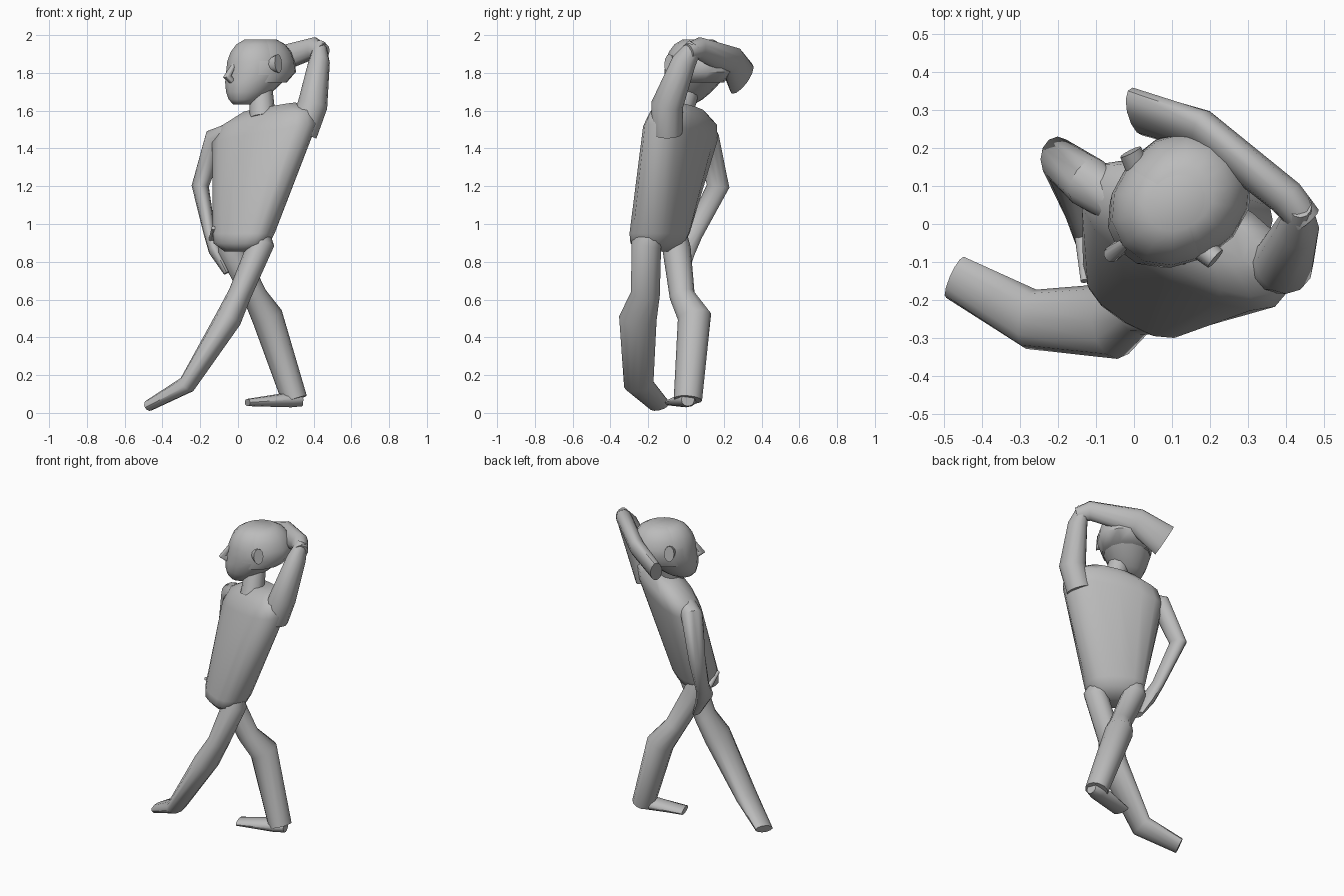
import bpy, bmesh, math
from mathutils import Vector

cube = bpy.data.objects.get("Cube")
if cube:
    bpy.data.objects.remove(cube, do_unlink=True)

material = bpy.data.materials.new("plain grey")
material.use_nodes = True
material.diffuse_color = (.5, .5, .5, 1)
shader = material.node_tree.nodes["Principled BSDF"]
shader.inputs["Base Color"].default_value = material.diffuse_color


def signed_power(value, power):
    return math.copysign(abs(value) ** power, value)


def loft(name, rings, sides=12, power=1):
    """Skin closed cross-sections, each given as centre and two half axes."""
    bm = bmesh.new()
    loops = []
    for centre, across, along in rings:
        loop = []
        for step in range(sides):
            turn = math.tau * step / sides
            offset = across * signed_power(math.cos(turn), power)
            offset = offset + along * signed_power(math.sin(turn), power)
            loop.append(bm.verts.new(centre + offset))
        loops.append(loop)
    for low, high in zip(loops, loops[1:]):
        for step in range(sides):
            following = (step + 1) % sides
            bm.faces.new((low[step], low[following], high[following], high[step]))
    bm.faces.new(loops[0])
    bm.faces.new(loops[-1])
    bmesh.ops.recalc_face_normals(bm, faces=bm.faces)
    mesh = bpy.data.meshes.new(name)
    bm.to_mesh(mesh)
    bm.free()
    mesh.materials.append(material)
    part = bpy.data.objects.new(name, mesh)
    bpy.context.collection.objects.link(part)
    bpy.ops.object.select_all(action="DESELECT")
    part.select_set(True)
    bpy.context.view_layer.objects.active = part
    bpy.ops.object.shade_smooth_by_angle(angle=math.radians(50))


def limb(name, side, end_flatness, joints):
    """Tube through joints (x, y, z, radius) that flattens towards its end."""
    path = [Vector(joint[:3]) for joint in joints]
    last = len(path) - 1
    rings = []
    for index, point in enumerate(path):
        before = point - path[max(index - 1, 0)]
        after = path[min(index + 1, last)] - point
        tangent = (before.normalized() + after.normalized()).normalized()
        broad = Vector(side)
        broad = (broad - tangent * broad.dot(tangent)).normalized() * joints[index][3]
        flatness = 1 + (end_flatness - 1) * index / last
        rings.append((point, broad, tangent.cross(broad) * flatness))
    loft(name, rings)


X_AXIS, Y_AXIS, Z_AXIS = Vector((1, 0, 0)), Vector((0, 1, 0)), Vector((0, 0, 1))

# Torso, twisting and widening from hips to shoulders, with rounded ends
hips, shoulders = Vector((.03, -.14, .95)), Vector((.14, -.03, 1.48))
hip_half, shoulder_half = Vector((.15, -.09, 0)), Vector((.27, -.14, .05))
torso_depth = Vector((-.05, -.12, 0))
torso_rings = []
for rise, size in ((-.18, .5), (-.1, .9), (0, 1), (1, 1), (1.15, .9), (1.26, .5)):
    half = hip_half.lerp(shoulder_half, min(max(rise, 0), 1))
    torso_rings.append((hips.lerp(shoulders, rise), half * size, torso_depth * size))
loft("torso", torso_rings, sides=16, power=.8)

# Legs, crossed
limb("left_leg", Y_AXIS, .5, [
    (.09, -.16, 1, .06), (.12, -.21, .89, .08), (.01, -.215, .63, .077),
    (-.05, -.255, .5, .1), (-.27, -.25, .15, .08), (-.47, -.14, .04, .06)])
limb("right_leg", Y_AXIS, .9, [
    (-.05, -.07, 1, .06), (-.04, -.05, .87, .075), (.09, -.02, .62, .068),
    (.155, .045, .51, .09), (.3, .01, .07, .075)])
limb("right_foot", Y_AXIS, .35, [
    (.34, .01, .07, .035), (.28, 0, .07, .06), (.05, -.06, .055, .055)])

# Left arm, raised behind the head
limb("left_upper_arm", Y_AXIS, .8, [
    (.34, -.1, 1.48, .08), (.395, -.1, 1.63, .085),
    (.43, -.01, 1.86, .065), (.435, .05, 1.95, .04)])
limb("left_forearm", Z_AXIS + Y_AXIS / 2, .4, [
    (.45, .01, 1.91, .045), (.4, .07, 1.93, .06),
    (.18, .245, 1.86, .08), (.01, .295, 1.77, .1)])

# Right arm, hand on the hip
limb("right_arm", Y_AXIS, .4, [
    (-.04, .05, 1.48, .055), (-.12, .11, 1.45, .07), (-.2, .17, 1.2, .06),
    (-.15, .04, .95, .05), (-.12, -.02, .86, .07), (-.06, -.03, .74, .04)])
limb("right_thumb", Z_AXIS, 1, [(-.14, 0, .9, .02), (-.13, -.15, .98, .01)])

limb("neck", X_AXIS, 1, [(.13, -.04, 1.56, .07), (.12, .02, 1.74, .06)])

# Head: an egg that narrows and moves forward at the jaw
HEAD = Vector((.11, .055, 1.805))
FORWARD, LEFT = Vector((-.78, -.62, 0)), Vector((.62, -.78, 0))


def head_point(forward, left, up):
    return HEAD + FORWARD * forward + LEFT * left + Z_AXIS * up


def egg(name, first_ring, shift, size):
    rings = []
    for ring in range(first_ring, 10):
        angle = math.pi * ring / 10
        jaw = max(math.cos(angle), 0)
        radius = size * math.sin(angle) ** .7 * (1 - .3 * jaw)
        centre = head_point(shift + .11 * jaw, 0, -.18 * math.cos(angle))
        rings.append((centre, FORWARD * .185 * radius, LEFT * .16 * radius))
    loft(name, rings, sides=14)


egg("head", first_ring=1, shift=0, size=1)
egg("hair", first_ring=4, shift=-.02, size=1.05)

# Nose and ears
limb("nose", LEFT, 1, [
    (*head_point(.16, 0, .05), .012), (*head_point(.215, 0, -.025), .022),
    (*head_point(.16, 0, -.06), .02)])
for name, side in (("left_ear", 1), ("right_ear", -1)):
    limb(name, Z_AXIS, .6, [
        (*head_point(.02, side * .13, .04), .035),
        (*head_point(.01, side * .18, .045), .05)])
